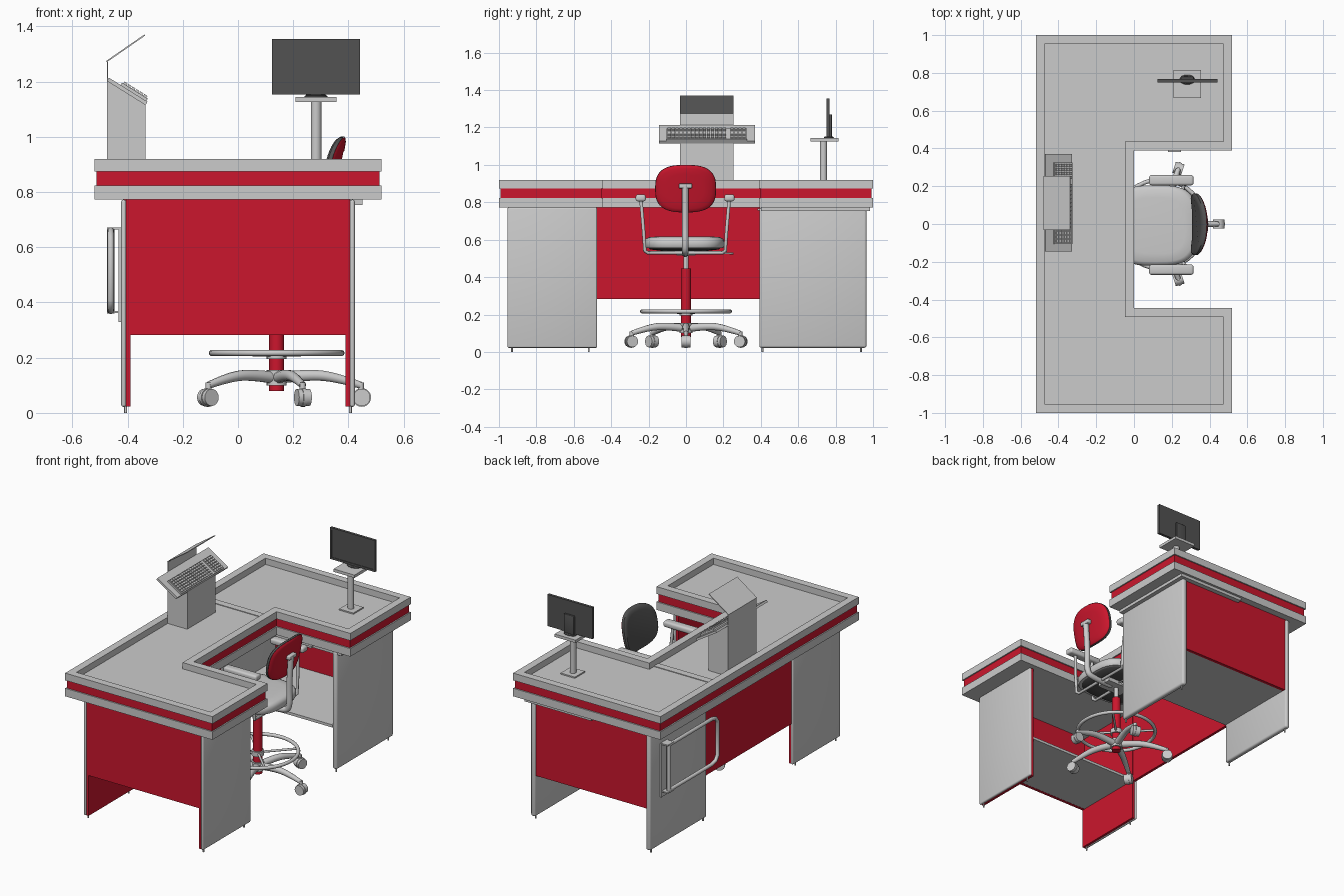
import bpy, bmesh, math
from mathutils import Vector, Matrix

if "Cube" in bpy.data.objects:
    bpy.data.objects.remove(bpy.data.objects["Cube"])

def material(name, c):
    m = bpy.data.materials.new(name)
    m.diffuse_color = (*c, 1)
    m.use_nodes = True
    m.node_tree.nodes["Principled BSDF"].inputs["Base Color"].default_value = m.diffuse_color
    return m

RED = material("red", (0.6, 0.008, 0.026))
DARK = material("dark", (0.085, 0.085, 0.085))

def finish(ob, mat=None, smooth=False):
    if mat:
        ob.data.materials.append(mat)
    if smooth:
        bpy.ops.object.select_all(action='DESELECT')
        ob.select_set(True)
        bpy.context.view_layer.objects.active = ob
        bpy.ops.object.shade_smooth_by_angle(angle=math.radians(40))
    return ob

def from_bm(name, bm, mat=None, smooth=False):
    bmesh.ops.recalc_face_normals(bm, faces=bm.faces)
    me = bpy.data.meshes.new(name)
    bm.to_mesh(me)
    bm.free()
    ob = bpy.data.objects.new(name, me)
    bpy.context.collection.objects.link(ob)
    return finish(ob, mat, smooth)

def add_box(bm, x, y, z, m=Matrix()):
    c = Vector((sum(x) / 2, sum(y) / 2, sum(z) / 2))
    s = (x[1] - x[0], y[1] - y[0], z[1] - z[0], 1)
    bmesh.ops.create_cube(bm, size=1, matrix=m @ Matrix.Translation(c) @ Matrix.Diagonal(s))

def box(name, x, y, z, mat=None, m=Matrix(), bevel=0):
    bm = bmesh.new()
    add_box(bm, x, y, z, m)
    if bevel:
        bmesh.ops.bevel(bm, geom=bm.edges[:], offset=bevel, segments=3, affect='EDGES', profile=0.5)
    return from_bm(name, bm, mat, bevel > 0)

def cyl(name, a, b, r, mat=None, n=24):
    a, b = Vector(a), Vector(b)
    bm = bmesh.new()
    m = Matrix.Translation((a + b) / 2) @ (b - a).to_track_quat('Z', 'Y').to_matrix().to_4x4()
    bmesh.ops.create_cone(bm, cap_ends=True, segments=n, radius1=r, radius2=r, depth=(b - a).length, matrix=m)
    return from_bm(name, bm, mat, True)

def tube(name, pts, r, mat=None, cyclic=False, radii=None, smooth_path=False):
    cu = bpy.data.curves.new(name, 'CURVE')
    cu.dimensions, cu.bevel_depth, cu.bevel_resolution, cu.use_fill_caps = '3D', r, 3, True
    sp = cu.splines.new('NURBS' if smooth_path else 'POLY')
    sp.points.add(len(pts) - 1)
    for i, p in enumerate(pts):
        sp.points[i].co = (*p, 1)
        sp.points[i].radius = radii[i] if radii else 1
    sp.use_cyclic_u = cyclic
    if smooth_path:
        sp.use_endpoint_u, sp.order_u, sp.resolution_u = True, 3, 6
    ob = bpy.data.objects.new(name, cu)
    bpy.context.collection.objects.link(ob)
    bpy.ops.object.select_all(action='DESELECT')
    ob.select_set(True)
    bpy.context.view_layer.objects.active = ob
    bpy.ops.object.convert(target='MESH')
    return finish(bpy.context.object, mat, True)

def skin(bm, rings):
    """Join rings of vertices into a closed solid."""
    n = len(rings[0])
    for a, b in zip(rings, rings[1:]):
        for i in range(n):
            j = (i + 1) % n
            bm.faces.new((a[i], a[j], b[j], b[i]))
    bm.faces.new(rings[0])
    bm.faces.new(rings[-1])

def pad(name, hw, hh, layers, place, mat=None, p=3.2, n=48):
    """Stack of superellipse rings (scale, height), mapped into place."""
    bm = bmesh.new()
    cs = [(math.cos(2 * math.pi * i / n), math.sin(2 * math.pi * i / n)) for i in range(n)]
    skin(bm, [[bm.verts.new(place(s * hw * math.copysign(abs(c) ** (2 / p), c),
                                  s * hh * math.copysign(abs(d) ** (2 / p), d), h)) for c, d in cs]
              for s, h in layers])
    return from_bm(name, bm, mat, True)

# C-shaped counter: stacked bands and a tray with a raised rim
def outline(d):
    return [(-.52 + d, -1 + d), (.52 - d, -1 + d), (.52 - d, -.445 - d), (-d, -.445 - d),
            (-d, .39 + d), (.52 - d, .39 + d), (.52 - d, 1 - d), (-.52 + d, 1 - d)]

def band(name, levels, mat=None):
    bm = bmesh.new()
    skin(bm, [[bm.verts.new((*q, z)) for q in outline(d)] for d, z in levels])
    return from_bm(name, bm, mat)

band("counter_lower_band", [(0, .772), (0, .823)])
band("counter_red_band", [(.008, .823), (.008, .874)], RED)
band("counter_tray", [(0, .874), (0, .92), (.047, .92), (.047, .88)])
box("tray_divider", (-.473, -.047), (.345, .39), (.876, .884))
box("under_counter_shelf", (-.02, .45), (.4, .985), (.753, .772))
box("shelf_grip", (.18, .25), (.382, .4), (.755, .768))

# Side panels with feet: front wing is lined with red
for side, s in (("left", -1), ("right", 1)):
    def span(a, b):
        return tuple(sorted((s * a, s * b)))
    box(f"front_{side}_panel", span(.405, .423), (-.955, -.475), (.022, .772), bevel=.008)
    box(f"front_{side}_panel_lining", span(.39, .405), (-.95, -.48), (.024, .772), RED)
    box(f"back_{side}_panel", span(.39, .423), (.392, .965), (.022, .772), bevel=.012)
    for y in (-.93, -.52, .41, .935):
        cyl(f"{side}_foot", (s * .407, y, 0), (s * .407, y, .025), .005, n=12)

# Modesty panels and the bottom boards of the two wings
box("front_modesty_panel", (-.405, .405), (-.95, -.93), (.282, .772), RED)
box("back_modesty_panel", (-.405, .405), (.935, .955), (.282, .772), RED)
box("side_modesty_panel", (-.412, -.395), (-.48, .395), (.282, .772), RED)
box("front_wing_board", (-.39, .39), (-.93, -.48), (.283, .3))
box("back_wing_board", (-.39, .39), (.395, .935), (.283, .3))

# Bag rail on the outer side
tube("bag_rail", [(-.461, .83, .37), (-.461, .40, .37), (-.461, .36, .38), (-.461, .34, .41), (-.461, .34, .62),
                  (-.461, .36, .65), (-.461, .40, .66), (-.461, .83, .66)], .012)
tube("bag_rail_post", [(-.461, .83, .36), (-.461, .83, .67)], .013)
box("bag_rail_plate", (-.432, -.422), (.795, .865), (.33, .672))
for z in (.365, .668):
    box("bag_rail_mount", (-.474, -.425), (.80, .86), (z - .004, z + .004))

# Keyboard pedestal: box with sloping top
bm = bmesh.new()
prof = [(-.475, .88), (-.335, .88), (-.335, 1.118), (-.475, 1.203)]
skin(bm, [[bm.verts.new((x, y, z)) for x, z in prof] for y in (-.033, .253)])
from_bm("keyboard_pedestal", bm)

# Keyboard on a sloping tray; local x runs down the slope
SL = Matrix.Translation((-.475, 0, 1.202)) @ Matrix.Rotation(math.radians(32), 4, 'Y')
box("keyboard_tray", (0, .165), (-.145, .37), (0, .014), m=SL)
box("keyboard_body", (.05, .16), (-.105, .325), (.014, .024), m=SL)
bm = bmesh.new()
for r in range(6):
    for c in range(20):
        if c == 15:
            continue
        x, y = .056 + r * .0168, -.098 + c * .021
        add_box(bm, (x, x + .0135), (y, y + .017), (.024, .032), SL)
from_bm("keyboard_keys", bm)

# Bent screen sheet above the keyboard
box("screen_sheet_upright", (-.475, -.470), (-.033, .253), (1.19, 1.274))
RS = Matrix.Translation((-.475, 0, 1.27)) @ Matrix.Rotation(-math.atan2(.097, .14), 4, 'Y')
box("screen_sheet_slope", (0, .169), (-.033, .253), (0, .005), m=RS)

# Monitor on its post
box("post_base", (.235, .335), (.685, .785), (.88, .888))
cyl("monitor_post", (.283, .735, .885), (.283, .735, 1.125), .019)
box("monitor_shelf", (.208, .356), (.666, .816), (1.125, 1.143))
pad("monitor_foot", .042, .026, [(1, 1.143), (1, 1.147), (.8, 1.152)], lambda u, v, h: (.282 + u, .764 + v, h), DARK, p=2)
box("monitor_neck", (.247, .317), (.766, .78), (1.148, 1.27), DARK, bevel=.004)
bm = bmesh.new()
add_box(bm, (.124, .442), (.75, .767), (1.153, 1.354))
f = min(bm.faces, key=lambda f: f.calc_center_median().y)
bmesh.ops.inset_region(bm, faces=[f], thickness=.018)
bmesh.ops.inset_region(bm, faces=[f], thickness=.0005)
bmesh.ops.translate(bm, verts=f.verts[:], vec=(0, .003, 0))
from_bm("monitor", bm, DARK)

# Chair base: star legs and casters
CX = .14
for k in range(5):
    t = math.radians(72 * k)
    d, q = Vector((math.cos(t), math.sin(t), 0)), Vector((-math.sin(t), math.cos(t), 0))
    def at(r, z):
        return Vector((CX, 0, z)) + d * r
    tube("star_leg", [at(.02, .128), at(.12, .140), at(.22, .128), at(.305, .100)], .022,
         radii=[1, .95, .8, .6], smooth_path=True)
    c = at(.308, .056)
    for s in (-1, 1):
        cyl("caster_wheel", c + q * s * .006, c + q * s * .024, .031, n=20)
    cyl("caster_hood", c - q * .007, c + q * .007, .034, n=20)
    cyl("caster_stem", at(.305, .055), at(.305, .11), .011, n=12)
cyl("base_hub", (CX, 0, .10), (CX, 0, .155), .036)
cyl("gas_column", (CX, 0, .08), (CX, 0, .445), .027, RED)
cyl("piston", (CX, 0, .44), (CX, 0, .54), .014)

# Foot ring with spokes
tube("foot_ring", [(CX + .235 * math.cos(i * math.pi / 24), .235 * math.sin(i * math.pi / 24), .217)
                   for i in range(48)], .011, cyclic=True)
cyl("foot_ring_hub", (CX, 0, .195), (CX, 0, .225), .036)
for k in range(4):
    t = math.radians(45 + 90 * k)
    cyl("foot_ring_spoke", (CX, 0, .21), (CX + .235 * math.cos(t), .235 * math.sin(t), .214), .007, n=12)

# Seat cushion on a dark shell
seat_at = lambda u, v, h: (.115 + u, -.008 + v, h)
pad("seat_shell", .21, .20, [(.6, .54), (.92, .548), (1, .565)], seat_at, DARK)
pad("seat", .222, .213, [(.97, .555), (1, .566), (1, .59), (.97, .605), (.9, .613), (.7, .617)], seat_at)
box("seat_mechanism", (.07, .24), (-.05, .05), (.515, .545))
cyl("height_lever", (.16, 0, .53), (.16, .255, .527), .005, n=12)

# Curved, leaning backrest: dark front, red rear shell
def back_at(u, v, h):
    return (.35 + .2 * v + h - 1.1 * u * u, -.002 + u, .873 + v)
pad("backrest_cushion", .163, .127, [(.8, -.018), (.94, -.014), (1, -.004), (1, .01)], back_at, DARK, p=2.8)
pad("backrest_shell", .163, .127, [(.99, .01), (.95, .015), (.85, .019), (.6, .02)], back_at, RED, p=2.8)
tube("backrest_strut", [(.18, -.004, .525), (.33, -.004, .525), (.37, -.004, .56), (.362, -.004, .70),
                        (.378, -.004, .89)], .018, smooth_path=True)
box("backrest_bracket", (.362, .392), (-.038, .032), (.875, .9), bevel=.005)

# Armrests
for s in (-1, 1):
    y0 = -.005
    box("armrest_pad", (.08, .315), (y0 + s * .237 - .027, y0 + s * .237 + .027), (.805, .842), bevel=.012)
    for x in (.13, .26):
        tube("armrest_bar", [(x, y0 + s * .236, .815), (x + .01, y0 + s * .222, .65), (x + .01, y0 + s * .215, .54),
                             (x, y0 + s * .20, .53), (x, y0, .53)], .0095)
